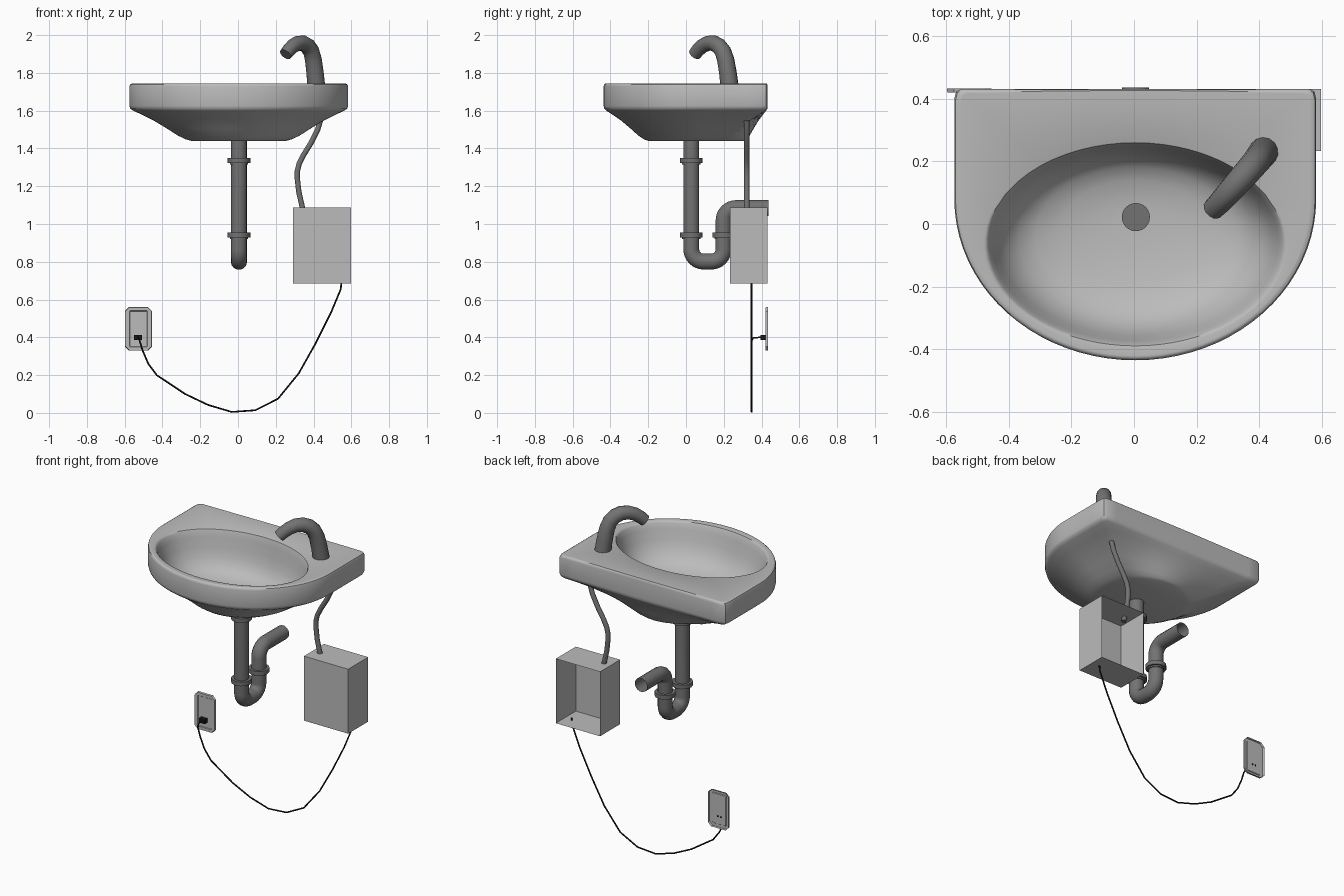
import bpy, bmesh, math

if "Cube" in bpy.data.objects:
    bpy.data.objects.remove(bpy.data.objects["Cube"])


def material(name, v):
    m = bpy.data.materials.new(name)
    m.diffuse_color = (v, v, v, 1)
    m.use_nodes = True
    m.node_tree.nodes["Principled BSDF"].inputs["Base Color"].default_value = m.diffuse_color
    return m


CERAMIC = material("light grey ceramic", 0.5)
METAL = material("dark grey metal", 0.17)
BLACK = material("black rubber", 0.008)


def finish(obj, mat, angle=35):
    obj.data.materials.clear()
    obj.data.materials.append(mat)
    bpy.ops.object.select_all(action='DESELECT')
    obj.select_set(True)
    bpy.context.view_layer.objects.active = obj
    if angle:
        bpy.ops.object.shade_smooth_by_angle(angle=math.radians(angle))
    return obj


def from_bmesh(name, bm, mat, angle=35):
    bmesh.ops.recalc_face_normals(bm, faces=bm.faces[:])
    me = bpy.data.meshes.new(name)
    bm.to_mesh(me)
    bm.free()
    obj = bpy.data.objects.new(name, me)
    bpy.context.collection.objects.link(obj)
    return finish(obj, mat, angle)


def loft(name, rings, mat, cap_start=True, cap_end=True, angle=35):
    bm = bmesh.new()
    vr = [[bm.verts.new(p) for p in r] for r in rings]
    n = len(rings[0])
    for a, b in zip(vr, vr[1:]):
        for i in range(n):
            j = (i + 1) % n
            bm.faces.new((a[i], a[j], b[j], b[i]))
    if cap_start:
        bm.faces.new(vr[0])
    if cap_end:
        bm.faces.new(vr[-1])
    return from_bmesh(name, bm, mat, angle)


def box(name, x, y, z, mat, open_back=False):
    bm = bmesh.new()
    bmesh.ops.create_cube(bm, size=1)
    for v in bm.verts:
        for k, (lo, hi) in enumerate((x, y, z)):
            v.co[k] = lo if v.co[k] < 0 else hi
    bm.normal_update()
    if open_back:
        bmesh.ops.delete(bm, geom=[f for f in bm.faces if f.normal.y > .9], context='FACES')
    return from_bmesh(name, bm, mat, 0)


def tube(name, pts, r, mat, radii=None, caps=True, res=5):
    cu = bpy.data.curves.new(name, 'CURVE')
    cu.dimensions = '3D'
    cu.bevel_depth = r
    cu.bevel_resolution = res
    cu.use_fill_caps = caps
    s = cu.splines.new('POLY')
    s.points.add(len(pts) - 1)
    for i, p in enumerate(pts):
        s.points[i].co = (*p, 1)
        s.points[i].radius = radii[i] if radii else 1
    obj = bpy.data.objects.new(name, cu)
    bpy.context.collection.objects.link(obj)
    bpy.ops.object.select_all(action='DESELECT')
    obj.select_set(True)
    bpy.context.view_layer.objects.active = obj
    bpy.ops.object.convert(target='MESH')
    return finish(bpy.context.object, mat, 50)


def disc(name, x, y, z, r, h, mat, n=24):
    ring = [(x + r * math.cos(2 * math.pi * i / n), y + r * math.sin(2 * math.pi * i / n)) for i in range(n)]
    return loft(name, [[(a, b, z - h / 2) for a, b in ring], [(a, b, z + h / 2) for a, b in ring]], mat)


# Basin: D-shaped outline lofted to a rounded underside, then into an oval bowl
CX, W, BACK, Y0 = 0.004, 0.579, 0.432, 0.08
outline = [(W * math.cos(math.pi * (1 + i / 40)), Y0 + 0.516 * math.sin(math.pi * (1 + i / 40))) for i in range(41)]
side = [(W, Y0 + 0.08 * i) for i in range(1, 5)] + [(W - .006, BACK - .008), (W - .022, BACK)]
back = [(W - .022) * (1 - i / 8) for i in range(1, 16)]
outline += side + [(x, BACK) for x in back] + [(-x, y) for x, y in reversed(side)]


def oval(cy, a, b):
    out = []
    for x, y in outline:
        t = math.atan2((y - cy) / b, x / a)
        out.append((a * math.cos(t), cy + b * math.sin(t)))
    return out


foot = oval(0.055, 0.25, 0.255)
rings = []
for k, z in ((1, 1.44), (.9, 1.449), (.78, 1.468), (.6, 1.506), (.4, 1.546), (.2, 1.579), (.06, 1.6), (.015, 1.61),
             (0, 1.625), (0, 1.728), (.012, 1.739), (.04, 1.744), (.06, 1.744)):
    rings.append([(CX + p[0] + (q[0] - p[0]) * k, p[1] + (q[1] - p[1]) * k, z) for p, q in zip(outline, foot)])
for s, z in ((1.015, 1.744), (1, 1.742), (.985, 1.732), (.96, 1.70), (.92, 1.64), (.865, 1.585), (.78, 1.54),
             (.67, 1.512), (.5, 1.493), (.25, 1.48), (.08, 1.478)):
    cy = -0.065 + (1 - s) * 0.085
    rings.append([(CX + x, y, z) for x, y in oval(cy, .477 * s, .325 * s)])
loft("basin", rings, CERAMIC, angle=40)
disc("drain_cover", 0.006, 0.022, 1.481, 0.045, 0.008, METAL)

# Faucet: tapered bent spout at the right rear corner
spout = [(.414, .23, 1.735), (.408, .222, 1.80), (.399, .21, 1.87), (.387, .195, 1.915), (.369, .174, 1.942),
         (.345, .147, 1.957), (.318, .117, 1.957), (.292, .088, 1.943), (.27, .064, 1.921), (.252, .046, 1.898)]
tube("faucet", spout, 0.042, METAL, [1.14, 1.11, 1.08, 1.05, 1.03, 1, .96, .92, .87, .82])


# Drain trap: straight drop, U bend and elbow to the wall
def bend(cy, cz, r, a0, a1, n=8):
    return [(0.005, cy + r * math.cos(math.radians(a0 + (a1 - a0) * i / n)),
             cz + r * math.sin(math.radians(a0 + (a1 - a0) * i / n))) for i in range(n + 1)]


trap = [(0.005, 0.028, 1.445)] + bend(.093, .866, .065, 180, 270) + bend(.134, .866, .065, 270, 360)
trap += bend(.264, 1.019, .065, 180, 90) + [(0.005, .437, 1.084)]
tube("drain_trap", trap, 0.043, METAL, caps=False)
for i, (y, z) in enumerate(((.028, 1.337), (.028, .942), (.199, .942))):
    disc(f"pipe_nut_{i}", 0.005, y, z, 0.06, 0.026, METAL, 12)
    disc(f"pipe_collar_{i}", 0.005, y, z - .016, 0.048, 0.012, METAL)

# Heater box, open at the wall side, with its supply pipe
box("heater_box", (.292, .598), (.234, .432), (.685, 1.088), CERAMIC, open_back=True)
supply = [(.437, 1.55), (.422, 1.5), (.387, 1.43), (.347, 1.365), (.324, 1.32), (.314, 1.28),
          (.314, 1.24), (.322, 1.17), (.347, 1.06)]
tube("supply_pipe", [(x, .322, z) for x, z in supply], 0.0145, METAL)

# Power cord hanging from the box to the wall socket
cord = [(.548, .7), (.544, .655), (.492, .53), (.412, .37), (.322, .21), (.212, .075), (.092, .014), (-.033, .005),
        (-.158, .042), (-.28, .1), (-.43, .2), (-.475, .26), (-.505, .33), (-.52, .38)]
tube("power_cord", [(x, .347, z) for x, z in cord] + [(-.526, .357, .398), (-.53, .4, .4)], 0.0045, BLACK, res=2)
box("plug", (-.55, -.508), (.395, .424), (.387, .413), BLACK)
for i, x in enumerate((-.54, -.52)):
    box(f"plug_pin_{i}", (x - .003, x + .003), (.42, .43), (.396, .404), BLACK)


# Socket plate: chamfered frame with a recessed panel
def plate_ring(hx, hz, c, y):
    pts = [(hx, hz - c), (hx - c, hz), (c - hx, hz), (-hx, hz - c),
           (-hx, c - hz), (c - hx, -hz), (hx - c, -hz), (hx, c - hz)]
    return [(-.527 + x, y, .445 + z) for x, z in pts]


loft("socket_plate", [plate_ring(.072, .116, .022, .434), plate_ring(.07, .114, .022, .421),
                      plate_ring(.048, .096, .004, .421), plate_ring(.045, .093, .004, .425)],
     CERAMIC, cap_start=False, angle=0)
